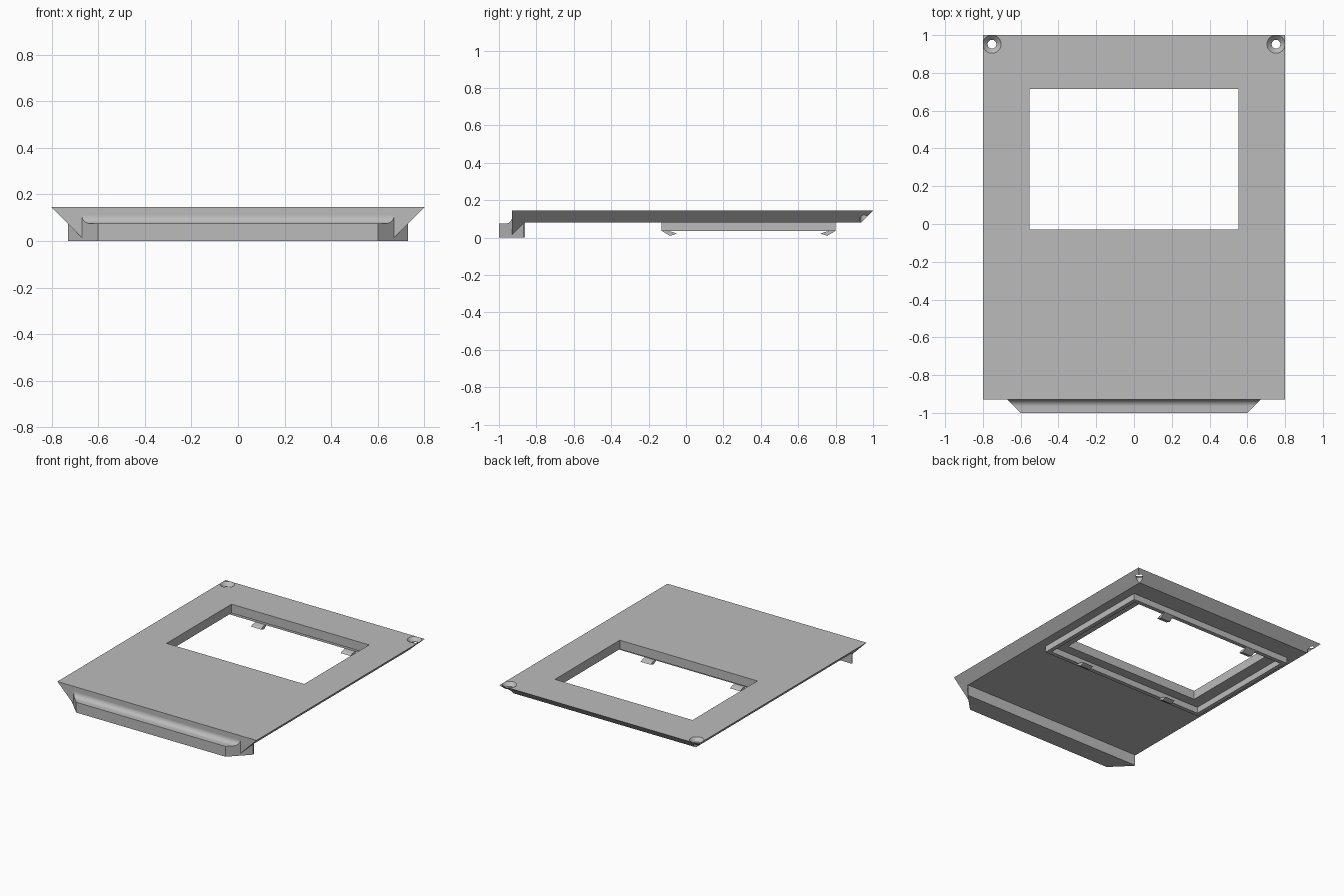
import bpy, bmesh, math
from mathutils import Vector

cube = bpy.data.objects.get("Cube")
if cube:
    bpy.data.objects.remove(cube, do_unlink=True)

grey = bpy.data.materials.new("plain_grey")
grey.use_nodes = True
grey.diffuse_color = (0.5, 0.5, 0.5, 1)
grey.node_tree.nodes["Principled BSDF"].inputs["Base Color"].default_value = (0.5, 0.5, 0.5, 1)

TOP, UNDER = 0.145, 0.08          # faceplate top and underside heights
HALF_W, FRONT, BACK = 0.8, -0.93, 1.0
DROP = TOP - UNDER                # 45 degree edge, so inset equals drop


def finish(name, bm):
    bmesh.ops.recalc_face_normals(bm, faces=bm.faces)
    mesh = bpy.data.meshes.new(name)
    bm.to_mesh(mesh)
    bm.free()
    mesh.materials.append(grey)
    obj = bpy.data.objects.new(name, mesh)
    bpy.context.collection.objects.link(obj)
    return obj


def hull(name, points):
    bm = bmesh.new()
    for p in points:
        bm.verts.new(p)
    bmesh.ops.convex_hull(bm, input=bm.verts)
    return finish(name, bm)


def box(name, x0, x1, y0, y1, z0, z1):
    return hull(name, [(x, y, z) for x in (x0, x1) for y in (y0, y1) for z in (z0, z1)])


def extrude_x(bm, profile, x0, x1):
    """Solid from a (y, z) profile running from x0 to x1."""
    face = bm.faces.new([bm.verts.new((x0, y, z)) for y, z in profile])
    new = bmesh.ops.extrude_face_region(bm, geom=[face])["geom"]
    bmesh.ops.translate(bm, vec=(x1 - x0, 0, 0),
                        verts=[v for v in new if isinstance(v, bmesh.types.BMVert)])


def lathe(name, profile, x, y, steps=40):
    """Closed solid of revolution from (radius, z) points."""
    bm = bmesh.new()
    rings = [[bm.verts.new((x + r * math.cos(math.tau * i / steps),
                            y + r * math.sin(math.tau * i / steps), z))
              for i in range(steps)] for r, z in profile]
    for a, b in zip(rings, rings[1:]):
        for i in range(steps):
            j = (i + 1) % steps
            bm.faces.new((a[i], a[j], b[j], b[i]))
    bm.faces.new(rings[0])
    bm.faces.new(rings[-1])
    return finish(name, bm)


def cut(obj, cutter):
    cutter.hide_render = True
    mod = obj.modifiers.new("cut", 'BOOLEAN')
    mod.operation, mod.solver, mod.object = 'DIFFERENCE', 'EXACT', cutter
    bpy.context.view_layer.objects.active = obj
    bpy.ops.object.modifier_apply(modifier=mod.name)
    bpy.data.objects.remove(cutter, do_unlink=True)


def smooth(obj):
    bpy.ops.object.select_all(action='DESELECT')
    obj.select_set(True)
    bpy.context.view_layer.objects.active = obj
    bpy.ops.object.shade_smooth_by_angle(angle=math.radians(30))


# Faceplate with undercut sides and back
plate = hull("faceplate", [(s * (HALF_W - d), y, TOP - d) for s in (-1, 1)
                           for d in (0, DROP) for y in (FRONT, BACK - d)])
cut(plate, box("window_cutter", -0.553, 0.553, -0.03, 0.715, 0, 0.3))

# Countersunk screw holes in the back corners
for s in (-1, 1):
    sink = [(0.023, 0.0), (0.023, TOP - 0.025), (0.048, TOP), (0.048, 0.2)]
    cut(plate, lathe("screw_cutter", sink, s * 0.752, 0.952))
smooth(plate)

# Front lip: filleted ledge with corners clipped at 45 degrees
profile = [(-0.86, 0), (-1, 0), (-1, 0.075)]
for i in range(13):
    a = math.radians(-90 + 90 * i / 12)
    profile.append((-0.965 + 0.035 * math.cos(a), 0.11 + 0.035 * math.sin(a)))
profile += [(-0.92, 0.11), (-0.92, UNDER + 0.002), (-0.86, UNDER + 0.002)]
bm = bmesh.new()
extrude_x(bm, profile, -0.73, 0.73)
for s in (-1, 1):
    geom = bm.verts[:] + bm.edges[:] + bm.faces[:]
    bmesh.ops.bisect_plane(bm, geom=geom, plane_co=(s * 0.6, -1, 0),
                           plane_no=Vector((s, -1, 0)), clear_outer=True)
    bmesh.ops.holes_fill(bm, edges=[e for e in bm.edges if e.is_boundary])
smooth(finish("front_lip", bm))

# Wedges where the undercut sides run down onto the lip corners
for s, side in ((-1, "right"), (1, "left")):
    hull(side + "_lip_wedge", [(s * 0.67, FRONT, 0.015), (s * 0.735, FRONT, UNDER),
                               (s * 0.67, FRONT, UNDER), (s * 0.735, -0.865, UNDER)])

# Thin rim around the window on the underside
rim = box("window_rim", -0.67, 0.67, -0.13, 0.8, 0.035, UNDER + 0.003)
cut(rim, box("rim_cutter", -0.64, 0.64, -0.10, 0.77, 0, 0.2))

# Snap hooks under the front and back rim walls, pointing inward
hook = [(0, 0.036), (0.045, 0.01), (0.08, 0.021), (0.06, 0.03), (0.03, 0.036)]
for wall, y, inward in (("front", -0.13, 1), ("back", 0.8, -1)):
    for s, side in ((-1, "right"), (1, "left")):
        bm = bmesh.new()
        extrude_x(bm, [(y + inward * d, z) for d, z in hook], s * 0.36 - 0.04, s * 0.36 + 0.04)
        finish(f"{wall}_{side}_hook", bm)
